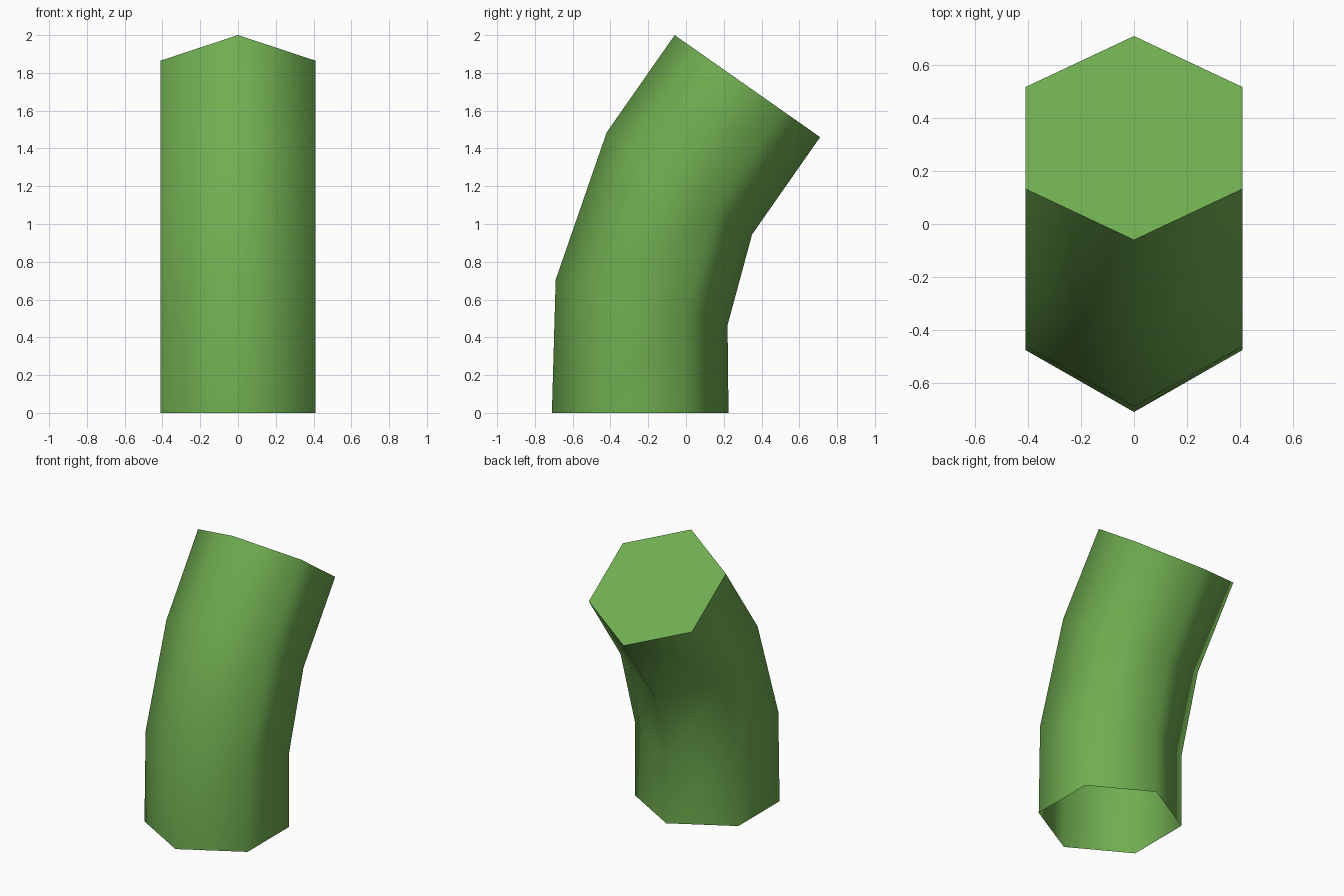
import bpy, bmesh, math
from mathutils import Vector

cube = bpy.data.objects.get("Cube")
if cube:
    bpy.data.objects.remove(cube, do_unlink=True)

# Leaf green material
green = bpy.data.materials.new("stem_green")
green.use_nodes = True
colour = (0.16, 0.42, 0.08, 1)
green.diffuse_color = colour
shader = green.node_tree.nodes["Principled BSDF"]
shader.inputs["Base Color"].default_value = colour
shader.inputs["Roughness"].default_value = 0.8

SIDES, RADIUS = 6, 0.473

# Front and back points (y, z) of each cross-section, from base to tip
SECTIONS = [
    ((-0.71, 0), (0.225, 0)),
    ((-0.69, 0.705), (0.22, 0.465)),
    ((-0.42, 1.485), (0.35, 0.945)),
    ((-0.06, 2), (0.71, 1.46)),
]


def add_ring(bm, front, back):
    """Six-sided ring stretched between its front and back points."""
    front, back = Vector((0, *front)), Vector((0, *back))
    centre, arm = (front + back) / 2, (front - back) / 2
    ring = []
    for i in range(SIDES):
        a = math.tau * i / SIDES
        across = Vector((RADIUS * math.sin(a), 0, 0))
        ring.append(bm.verts.new(centre + arm * math.cos(a) + across))
    return ring


# Bent tube, open at the base and capped at the tip
bm = bmesh.new()
rings = [add_ring(bm, *s) for s in SECTIONS]
for low, high in zip(rings, rings[1:]):
    for i in range(SIDES):
        j = (i + 1) % SIDES
        bm.faces.new((low[i], low[j], high[j], high[i]))
bm.faces.new(rings[-1])
bm.normal_update()

mesh = bpy.data.meshes.new("bent_stem")
bm.to_mesh(mesh)
bm.free()
mesh.materials.append(green)
stem = bpy.data.objects.new("bent_stem", mesh)
bpy.context.collection.objects.link(stem)

# Smooth round the sides, crisp edge at the cap
bpy.ops.object.select_all(action="DESELECT")
stem.select_set(True)
bpy.context.view_layer.objects.active = stem
bpy.ops.object.shade_smooth_by_angle(angle=math.radians(75))
